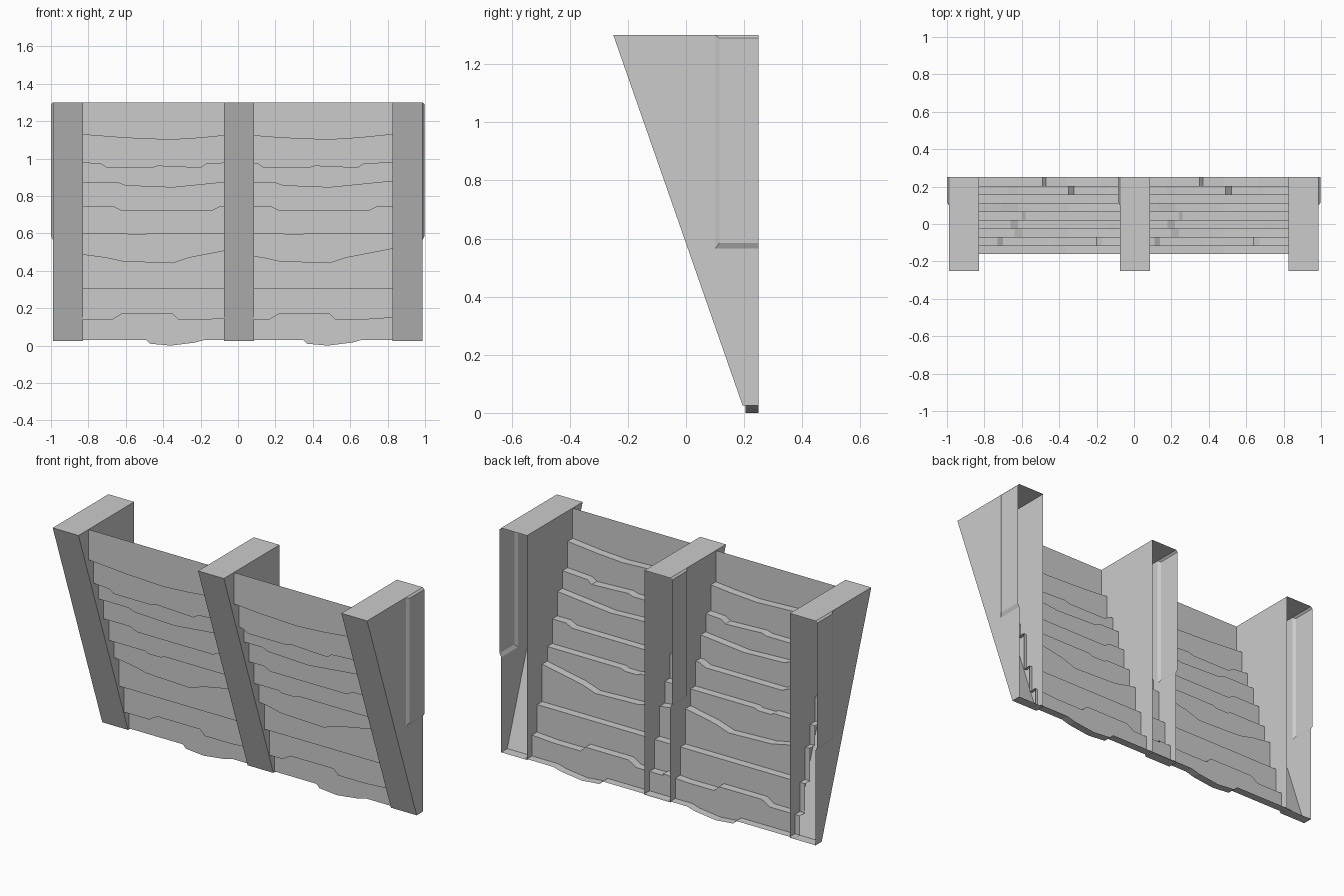
import bpy, bmesh

default = bpy.data.objects.get("Cube")
if default:
    bpy.data.objects.remove(default, do_unlink=True)

# Single plain grey
grey = bpy.data.materials.new("plain grey")
grey.use_nodes = True
tone = (0.6, 0.6, 0.6, 1)
grey.diffuse_color = tone
grey.node_tree.nodes["Principled BSDF"].inputs["Base Color"].default_value = tone

TOP, FOOT, BACK = 1.3, 0.025, 0.25


def finish(bm, name):
    mesh = bpy.data.meshes.new(name)
    bm.to_mesh(mesh)
    bm.free()
    mesh.materials.append(grey)
    obj = bpy.data.objects.new(name, mesh)
    bpy.context.collection.objects.link(obj)
    return obj


def face(bm, points):
    return bm.faces.new([bm.verts.new(p) for p in points])


# Wedge pillar: hollow, open at the back, one side wall bulging outward
def pillar(name, centre, bulge_side):
    bm = bmesh.new()
    half, swell = 0.081, 0.01
    outline = [(-0.25, TOP), (BACK, TOP), (BACK, FOOT), (0.195, FOOT)]
    plain, bulged = centre - bulge_side * half, centre + bulge_side * half
    # top, foot and leaning front join the two side walls
    for i, j in ((0, 1), (2, 3), (3, 0)):
        (ya, za), (yb, zb) = outline[i], outline[j]
        face(bm, [(plain, ya, za), (bulged, ya, za), (bulged, yb, zb), (plain, yb, zb)])
    face(bm, [(plain, y, z) for y, z in outline])
    # bulged wall: flat part, sloped rim, raised panel
    rim = [(0.1, TOP), (0.1, 0.565), (BACK, 0.565)]
    panel = [(0.115, 1.29), (0.115, 0.585), (BACK, 0.585), (BACK, 1.29)]
    low = [(bulged, y, z) for y, z in rim + [(BACK, TOP)]]
    high = [(bulged + bulge_side * swell, y, z) for y, z in panel]
    face(bm, [(bulged, y, z) for y, z in outline[:1] + rim + outline[2:]])
    face(bm, high)
    for i, j in ((0, 1), (1, 2), (3, 0)):
        face(bm, [low[i], low[j], high[j], high[i]])
    bmesh.ops.remove_doubles(bm, verts=bm.verts, dist=0.0001)
    bmesh.ops.recalc_face_normals(bm, faces=bm.faces)
    return finish(bm, name)


pillar("right_pillar", -0.909, -1)
pillar("middle_pillar", 0.005, -1)
pillar("left_pillar", 0.906, 1)

# Wavy lower edges of the boards, from the top down
L, R = -0.86, 0.0
edges = [
    [(L, 1.13), (-0.6, 1.11), (-0.36, 1.1), (-0.2, 1.11), (R, 1.13)],
    [(L, 0.98), (-0.73, 0.97), (-0.7, 0.95), (-0.46, 0.95), (-0.43, 0.96),
     (-0.2, 0.95), (-0.17, 0.97), (R, 0.98)],
    [(L, 0.87), (-0.64, 0.87), (-0.6, 0.855), (-0.35, 0.845), (R, 0.88)],
    [(L, 0.74), (-0.66, 0.74), (-0.62, 0.72), (-0.14, 0.72), (-0.1, 0.74), (R, 0.74)],
    [(L, 0.6), (-0.6, 0.6), (-0.58, 0.59), (-0.5, 0.59), (-0.48, 0.6), (R, 0.6)],
    [(L, 0.49), (-0.71, 0.47), (-0.62, 0.45), (-0.35, 0.44), (-0.26, 0.47), (R, 0.52)],
    [(L, 0.305), (-0.75, 0.305), (-0.39, 0.305), (R, 0.305)],
    [(L, 0.14), (-0.67, 0.14), (-0.62, 0.17), (-0.35, 0.17), (-0.32, 0.14),
     (-0.15, 0.14), (R, 0.15)],
    [(L, 0.03), (-0.49, 0.03), (-0.47, 0.01), (-0.36, 0), (-0.23, 0.016),
     (-0.18, 0.03), (R, 0.03)],
]


# Stepped sheet of overlapping boards, each set further back than the one above
def stepped_panel(name, shift):
    bm = bmesh.new()
    front, step = -0.16, (BACK + 0.16) / len(edges)
    upper = [(L, TOP), (R, TOP)]
    for row, lower in enumerate(edges):
        y = front + row * step
        loop = lower + upper[::-1]
        face(bm, [(x + shift, y, z) for x, z in loop])
        # narrow ledge under the board
        for (xa, za), (xb, zb) in zip(lower, lower[1:]):
            face(bm, [(xa + shift, y + step, za), (xb + shift, y + step, zb),
                      (xb + shift, y, zb), (xa + shift, y, za)])
        upper = lower
    bmesh.ops.remove_doubles(bm, verts=bm.verts, dist=0.0001)
    return finish(bm, name)


stepped_panel("right_boards", 0)
stepped_panel("left_boards", 0.84)
